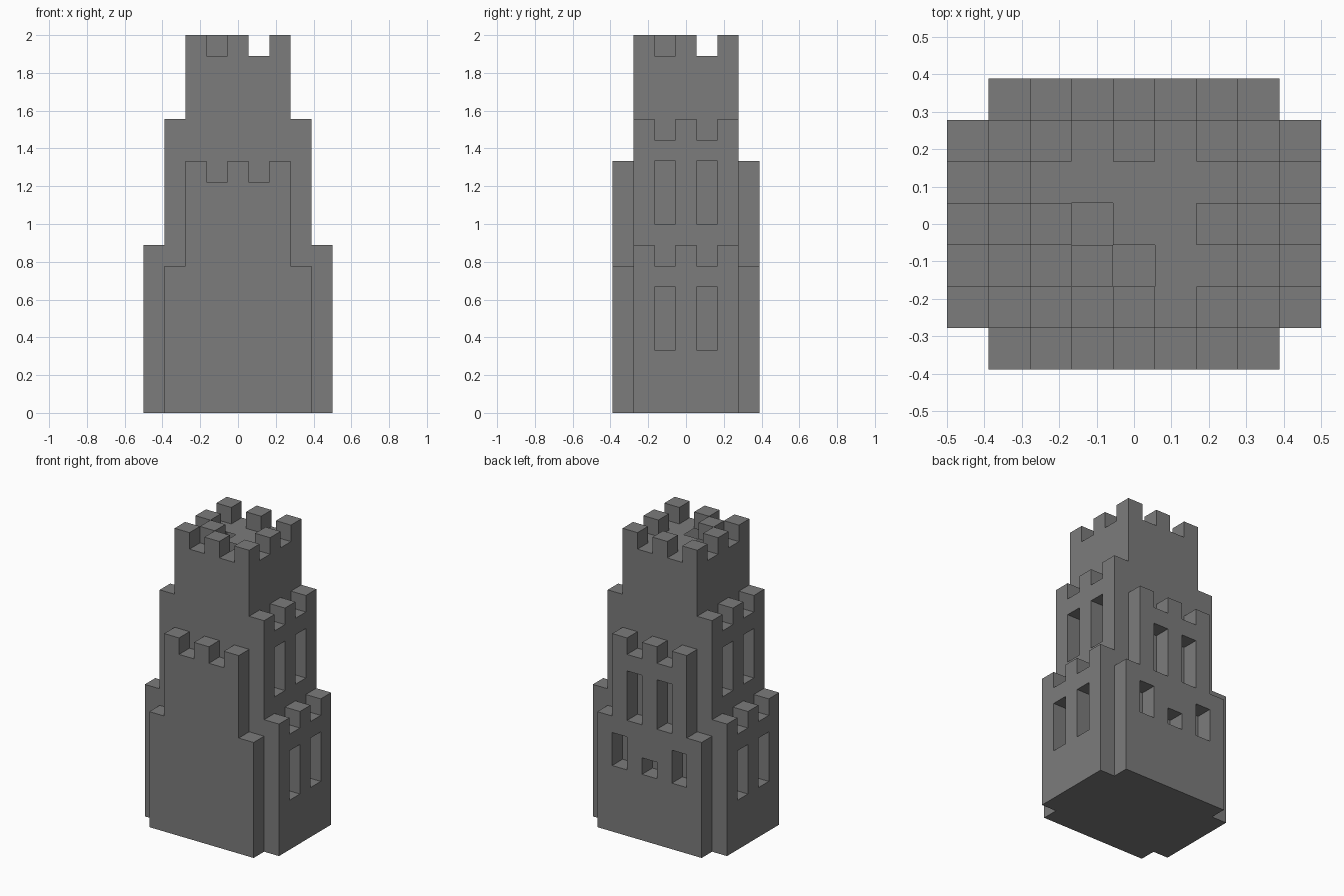
import bpy
import bmesh
from mathutils import Vector

if "Cube" in bpy.data.objects:
    bpy.data.objects.remove(bpy.data.objects["Cube"], do_unlink=True)

UNIT = 1 / 9  # edge length of one stone block

stone = bpy.data.materials.new("grey_stone")
stone.use_nodes = True
GREY = (0.2, 0.2, 0.2, 1)
stone.diffuse_color = GREY
stone.node_tree.nodes["Principled BSDF"].inputs["Base Color"].default_value = GREY


def block(xs, ys, zs):
    """Set of unit blocks filling inclusive x and y ranges and z from bottom up to top."""
    return {(x, y, z) for x in range(xs[0], xs[1] + 1)
            for y in range(ys[0], ys[1] + 1) for z in range(zs[0], zs[1])}


def build(name, cells, open_tops=()):
    """Skin the outside of a set of blocks; open_tops are left without a top face."""
    bm = bmesh.new()
    for cell in cells:
        centre = Vector((cell[0], cell[1], cell[2] + 0.5))
        for axis in range(3):
            for sign in (-1, 1):
                neighbour = list(cell)
                neighbour[axis] += sign
                if tuple(neighbour) in cells:
                    continue
                if axis == 2 and sign == 1 and cell in open_tops:
                    continue
                corners = []
                for u, v in ((-1, -1), (1, -1), (1, 1), (-1, 1))[::sign]:
                    p = centre.copy()
                    p[axis] += sign / 2
                    p[(axis + 1) % 3] += u / 2
                    p[(axis + 2) % 3] += v / 2
                    corners.append(bm.verts.new(p * UNIT))
                bm.faces.new(corners)
    bmesh.ops.remove_doubles(bm, verts=bm.verts, dist=UNIT / 10)
    mesh = bpy.data.meshes.new(name)
    bm.to_mesh(mesh)
    bm.free()
    mesh.materials.append(stone)
    bpy.context.collection.objects.link(bpy.data.objects.new(name, mesh))


# Central keep with battlements and two openings in the roof
keep = block((-2, 2), (-2, 2), (0, 17))
keep |= {(x, y, 17) for x in (-2, 0, 2) for y in (-2, 0, 2) if x or y}
keep |= {(-1, -1, 17)}  # stair head on the roof
build("central_keep", keep, open_tops={(-1, 0, 16), (0, -1, 16)})

# Stepped side wings, each with two tall windows and battlements
for side, label in ((1, "left"), (-1, "right")):
    for step, x, top, sill in (("inner", 3, 13, 9), ("outer", 4, 7, 3)):
        at = (side * x, side * x)
        wing = block(at, (-2, 2), (0, top))
        wing |= {(side * x, y, top) for y in (-2, 0, 2)}
        for y in (-1, 1):
            wing -= block(at, (y, y), (sill, sill + 3))
        build(f"{label}_{step}_wing", wing)

# Front and back bays: wide base, narrower upper wall, battlements
for y, label in ((-3, "front"), (3, "back")):
    bay = block((-3, 3), (y, y), (0, 7)) | block((-2, 2), (y, y), (7, 11))
    bay |= {(x, y, 11) for x in (-2, 0, 2)}
    if label == "back":
        # Tall upper windows, then the lower row with a small middle one
        for x, bottom, top in ((-1, 7, 10), (1, 7, 10), (-2, 4, 6), (0, 4, 5), (2, 4, 6)):
            bay -= block((x, x), (y, y), (bottom, top))
    build(f"{label}_bay", bay)
